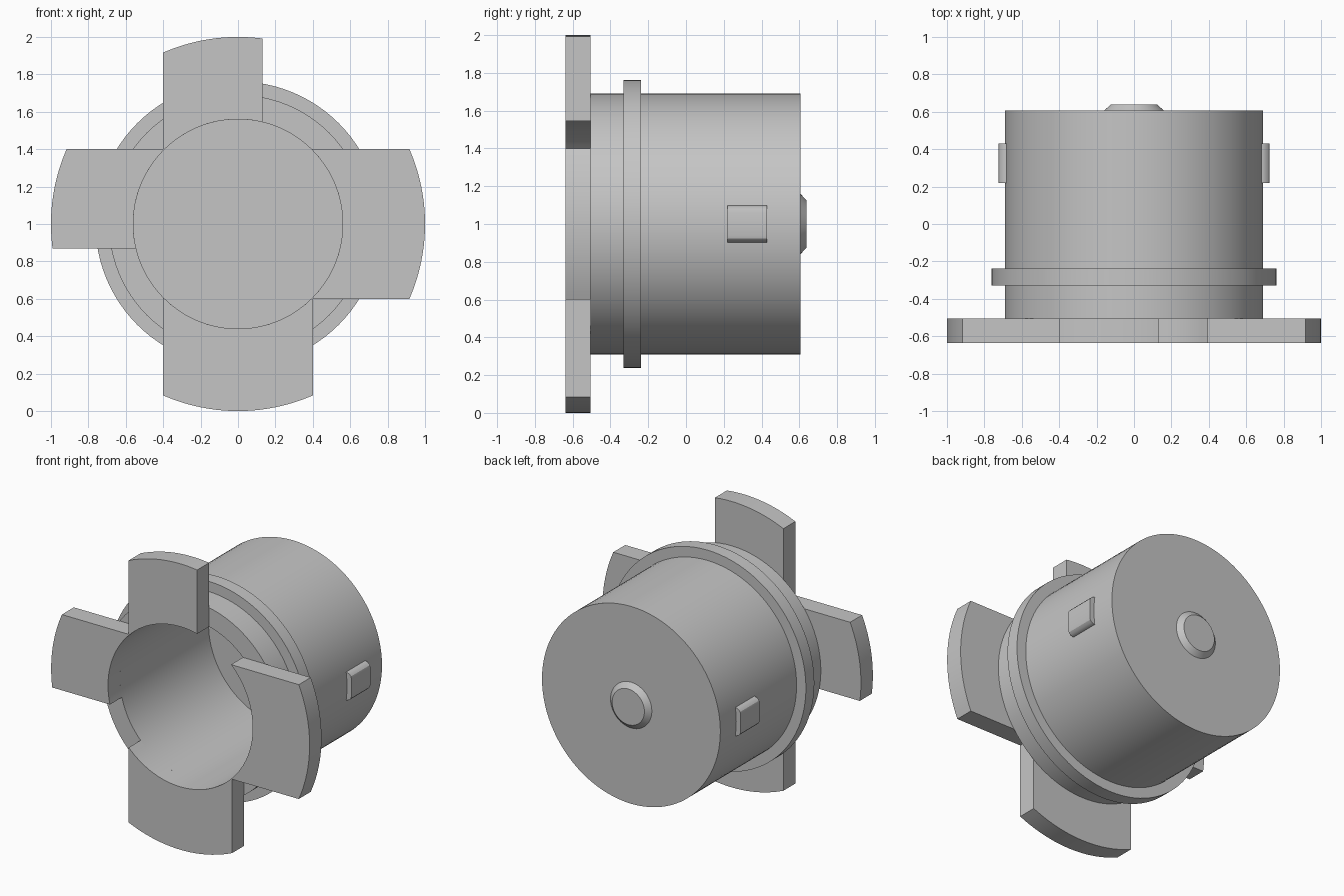
import bpy
import bmesh
import math
from mathutils import Vector

cube = bpy.data.objects.get("Cube")
if cube:
    bpy.data.objects.remove(cube, do_unlink=True)

# Main sizes; the cap's axis runs along y at height AXIS
AXIS = 1.0
BODY_R, BORE_R, FLANGE_R = 0.69, 0.56, 1.0
FRONT, SEAT, FLOOR, BACK = -0.637, -0.505, 0.475, 0.606

grey = bpy.data.materials.new("plain grey")
grey.use_nodes = True
grey.diffuse_color = (0.56, 0.56, 0.56, 1)
grey.node_tree.nodes["Principled BSDF"].inputs["Base Color"].default_value = grey.diffuse_color


def finish(name, bm, angle=25):
    """Turn a bmesh into a named, shaded object."""
    bmesh.ops.remove_doubles(bm, verts=bm.verts, dist=1e-5)
    bmesh.ops.recalc_face_normals(bm, faces=bm.faces)
    mesh = bpy.data.meshes.new(name)
    bm.to_mesh(mesh)
    bm.free()
    mesh.materials.append(grey)
    obj = bpy.data.objects.new(name, mesh)
    obj.location.z = AXIS
    bpy.context.collection.objects.link(obj)
    bpy.ops.object.select_all(action='DESELECT')
    obj.select_set(True)
    bpy.context.view_layer.objects.active = obj
    bpy.ops.object.shade_smooth_by_angle(angle=math.radians(angle))
    return obj


def lathe(name, profile, closed=False, steps=96):
    """Spin (radius, y) points around the y axis."""
    bm = bmesh.new()
    verts = [bm.verts.new((r, y, 0)) for r, y in profile]
    pairs = list(zip(verts, verts[1:]))
    if closed:
        pairs.append((verts[-1], verts[0]))
    edges = [bm.edges.new(p) for p in pairs]
    bmesh.ops.spin(bm, geom=verts + edges, cent=(0, 0, 0), axis=(0, 1, 0),
                   angle=math.tau, steps=steps)
    return finish(name, bm)


def extrude(name, outline, offset):
    """Extrude a planar outline by an offset vector."""
    bm = bmesh.new()
    face = bm.faces.new([bm.verts.new(p) for p in outline])
    result = bmesh.ops.extrude_face_region(bm, geom=[face])
    moved = [g for g in result["geom"] if isinstance(g, bmesh.types.BMVert)]
    bmesh.ops.translate(bm, verts=moved, vec=offset)
    return finish(name, bm)


def flange_tab(name, out, side, low, high, steps=20):
    """Straight-sided tab between the bore circle and the flange circle."""
    out, side = Vector(out), Vector(side)
    across = [low + (high - low) * i / steps for i in range(steps + 1)]

    def arc(radius):
        return [out * math.sqrt(radius ** 2 - v ** 2) + side * v
                + Vector((0, FRONT, 0)) for v in across]

    extrude(name, arc(FLANGE_R) + arc(BORE_R)[::-1], (0, SEAT - FRONT, 0))


# Hollow cup, open at the front
lathe("cup_body", [(0, BACK), (BODY_R, BACK), (BODY_R, SEAT),
                   (BORE_R, SEAT), (BORE_R, FLOOR), (0, FLOOR)])

# Collar around the cup
lathe("collar", [(0.67, -0.33), (0.762, -0.33), (0.762, -0.237), (0.67, -0.237)],
      closed=True)

# Chamfered button on the closed end
lathe("back_button", [(0, 0.59), (0.16, 0.59), (0.16, BACK), (0.125, 0.638), (0, 0.638)],
      steps=48)

# Four flange tabs, two of them narrower
flange_tab("top_tab", (0, 0, 1), (1, 0, 0), -0.4, 0.13)
flange_tab("bottom_tab", (0, 0, -1), (1, 0, 0), -0.4, 0.4)
flange_tab("left_tab", (1, 0, 0), (0, 0, 1), -0.4, 0.4)
flange_tab("right_tab", (-1, 0, 0), (0, 0, 1), -0.13, 0.4)

# Small lugs with rounded shoulders on both sides
half = [(0.66, 0.1), (0.69, 0.098), (0.708, 0.09), (0.72, 0.077), (0.724, 0.06)]
for name, sign in (("left_lug", 1), ("right_lug", -1)):
    section = half + [(x, -z) for x, z in reversed(half)]
    extrude(name, [(sign * x, 0.22, z) for x, z in section], (0, 0.21, 0))
